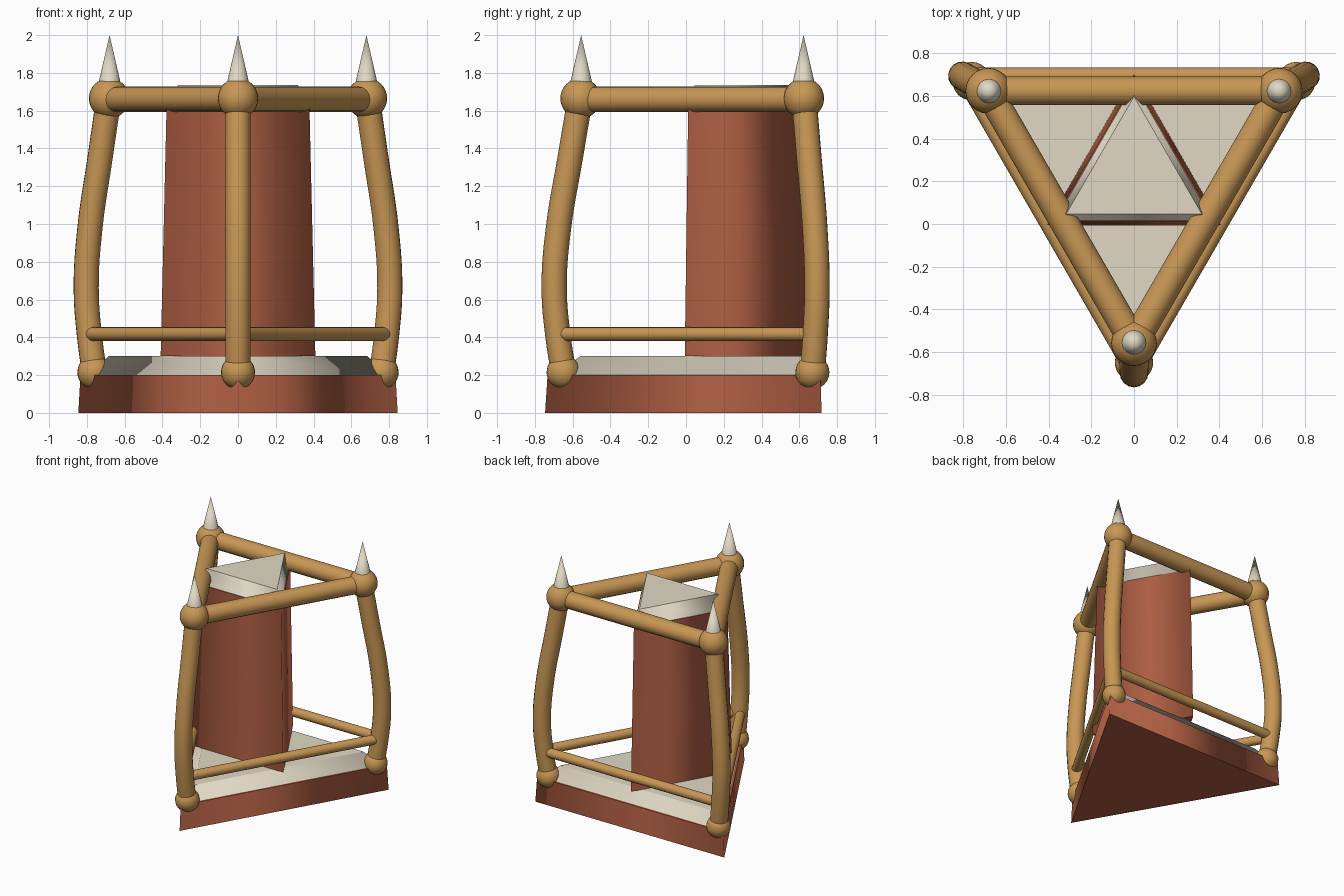
import bpy
import math

if "Cube" in bpy.data.objects:
    bpy.data.objects.remove(bpy.data.objects["Cube"])

CY = 0.23  # y of the shared triangle centre
ANGLES = [math.radians(a) for a in (-90, 30, 150)]
CORNERS = ("front", "right", "left")


def material(name, rgb):
    m = bpy.data.materials.new(name)
    m.diffuse_color = (*rgb, 1)
    m.use_nodes = True
    m.node_tree.nodes["Principled BSDF"].inputs["Base Color"].default_value = m.diffuse_color
    return m


CLAY = material("red_clay", (0.42, 0.11, 0.055))
CREAM = material("cream_stone", (0.75, 0.69, 0.56))
WOOD = material("golden_wood", (0.58, 0.31, 0.09))


def corner(i, r, z):
    return (r * math.cos(ANGLES[i]), CY + r * math.sin(ANGLES[i]), z)


def finish(name, mat):
    ob = bpy.context.object
    ob.name = name
    ob.data.materials.append(mat)
    return ob


def prism(name, r1, r2, z1, z2, mat, flip):
    """Tapered triangular block with softly shaded sides and flat caps."""
    bpy.ops.mesh.primitive_cone_add(vertices=3, radius1=r1, radius2=r2, depth=z2 - z1,
                                    location=(0, CY, (z1 + z2) / 2),
                                    rotation=(0, 0, math.pi if flip else 0))
    ob = finish(name, mat)
    for p in ob.data.polygons:
        p.use_smooth = len(p.vertices) == 4


def tube(name, points, radius, mat):
    cu = bpy.data.curves.new(name, 'CURVE')
    cu.dimensions = '3D'
    cu.bevel_depth = radius
    cu.bevel_resolution = 6
    cu.use_fill_caps = True
    cu.resolution_u = 6
    sp = cu.splines.new('BEZIER')
    sp.bezier_points.add(len(points) - 1)
    for bp, co in zip(sp.bezier_points, points):
        bp.co = co
        bp.handle_left_type = bp.handle_right_type = 'AUTO'
    ob = bpy.data.objects.new(name, cu)
    bpy.context.collection.objects.link(ob)
    bpy.ops.object.select_all(action='DESELECT')
    ob.select_set(True)
    bpy.context.view_layer.objects.active = ob
    bpy.ops.object.convert(target='MESH')
    finish(name, mat)
    bpy.ops.object.shade_smooth_by_angle(angle=math.radians(40))


def ball(name, loc, radius, mat):
    bpy.ops.mesh.primitive_uv_sphere_add(segments=24, ring_count=16, radius=radius, location=loc)
    finish(name, mat)
    bpy.ops.object.shade_smooth()


# Stepped base and central column
prism("base_plinth", 0.976, 0.963, 0.0, 0.2, CLAY, True)
prism("base_step", 0.93, 0.79, 0.2, 0.3, CREAM, True)
prism("column", 0.473, 0.437, 0.3, 1.61, CLAY, False)
prism("column_cap", 0.425, 0.367, 1.61, 1.735, CREAM, False)

# Bowed post profile: distance from centre, height
POST = [(0.878, 0.215), (0.907, 0.40), (0.928, 0.66), (0.905, 0.98), (0.845, 1.34), (0.79, 1.665)]

for i, side in enumerate(CORNERS):
    j = (i + 1) % 3
    span = f"{side}_{CORNERS[j]}"
    # Posts with ball joints
    tube(f"{side}_post", [corner(i, r, z) for r, z in POST], 0.067, WOOD)
    ball(f"{side}_foot_joint", corner(i, 0.878, 0.215), 0.09, WOOD)
    ball(f"{side}_top_joint", corner(i, 0.788, 1.665), 0.107, WOOD)
    # Rails between neighbouring posts
    tube(f"{span}_top_rail", [corner(i, 0.788, 1.66), corner(j, 0.788, 1.66)], 0.067, WOOD)
    tube(f"{span}_lower_rail", [corner(i, 0.93, 0.417), corner(j, 0.93, 0.417)], 0.037, WOOD)
    # Spike finials
    bpy.ops.mesh.primitive_cone_add(vertices=16, radius1=0.06, radius2=0, depth=0.26,
                                    location=corner(i, 0.785, 1.87))
    finish(f"{side}_spike", CREAM)
    bpy.ops.object.shade_smooth_by_angle(angle=math.radians(40))
